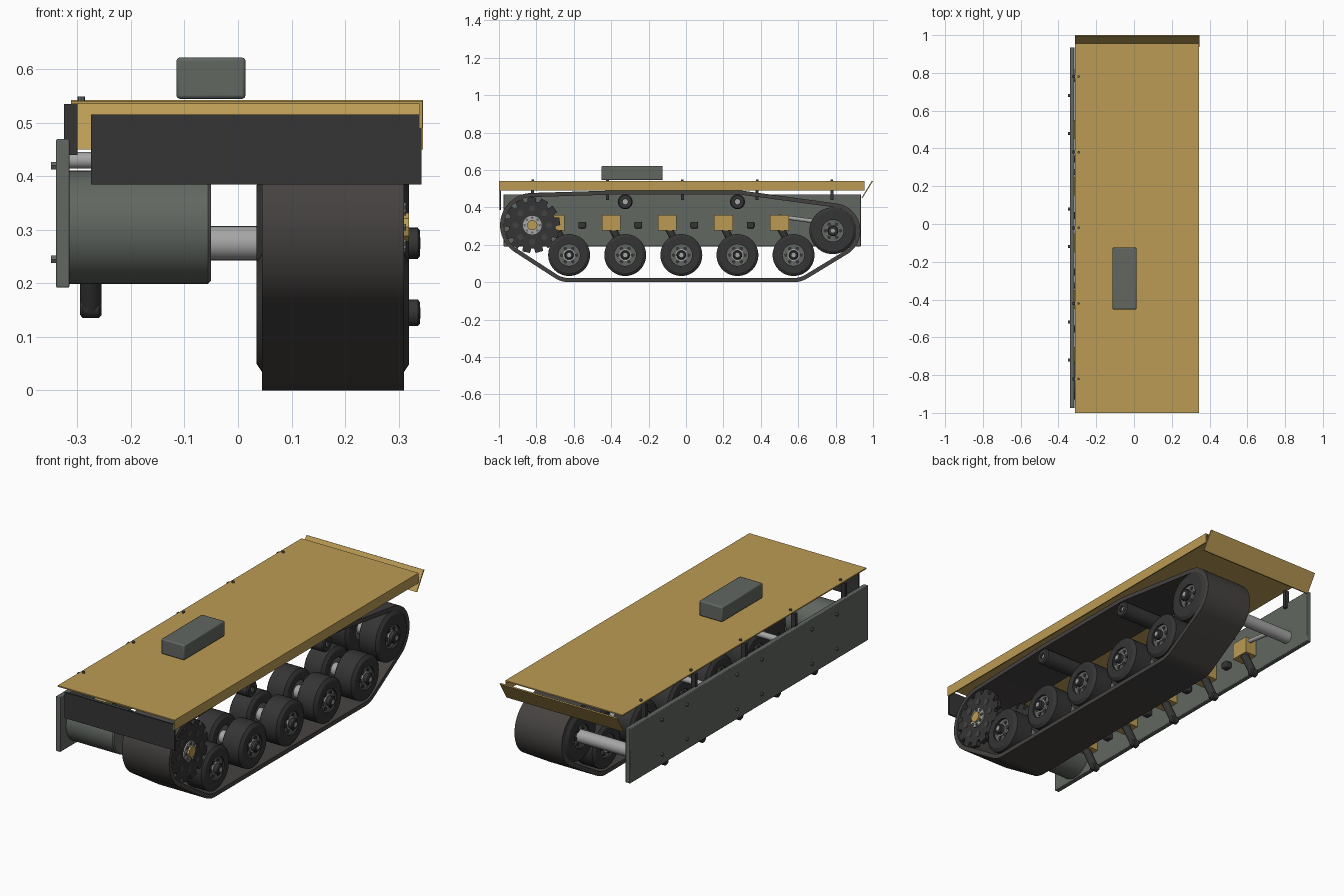
import bpy, bmesh
from math import pi, cos, sin
from mathutils import Vector

if "Cube" in bpy.data.objects:
    bpy.data.objects.remove(bpy.data.objects["Cube"])


def mat(name, rgb):
    m = bpy.data.materials.new(name)
    m.diffuse_color = (*rgb, 1)
    m.use_nodes = True
    m.node_tree.nodes["Principled BSDF"].inputs["Base Color"].default_value = m.diffuse_color
    return m


GOLD = mat("gold_paint", (0.50, 0.33, 0.09))
HULL = mat("hull_grey", (0.12, 0.135, 0.12))
DARK = mat("dark_rubber", (0.035, 0.035, 0.035))
TRACK = mat("track_rubber", (0.06, 0.055, 0.052))
STEEL = mat("steel", (0.38, 0.38, 0.38))


def finish(name, bm, m, bevel=0):
    bmesh.ops.recalc_face_normals(bm, faces=bm.faces)
    me = bpy.data.meshes.new(name)
    bm.to_mesh(me)
    bm.free()
    me.materials.append(m)
    ob = bpy.data.objects.new(name, me)
    bpy.context.collection.objects.link(ob)
    if bevel:
        b = ob.modifiers.new("bevel", 'BEVEL')
        b.width, b.segments = bevel, 2
    return ob


def box(name, x0, x1, y0, y1, z0, z1, m, bevel=0):
    bm = bmesh.new()
    bmesh.ops.create_cube(bm, size=1)
    bmesh.ops.scale(bm, vec=(x1 - x0, y1 - y0, z1 - z0), verts=bm.verts)
    bmesh.ops.translate(bm, vec=((x0 + x1) / 2, (y0 + y1) / 2, (z0 + z1) / 2), verts=bm.verts)
    return finish(name, bm, m, bevel)


def lathe(name, prof, y, z, m, n=40, loop=False):
    """Revolve (x, radius) points round an axis along x."""
    bm = bmesh.new()
    rings = [[bm.verts.new((x, y + r * cos(2 * pi * i / n), z + r * sin(2 * pi * i / n)))
              for i in range(n)] for x, r in prof]
    pairs = list(zip(rings, rings[1:])) + ([(rings[-1], rings[0])] if loop else [])
    for a, b in pairs:
        for i in range(n):
            j = (i + 1) % n
            bm.faces.new((a[i], a[j], b[j], b[i]))
    if not loop:
        bm.faces.new(rings[0])
        bm.faces.new(rings[-1])
    return finish(name, bm, m)


def cyl(name, x0, x1, y, z, r, m, n=24):
    return lathe(name, [(x0, r), (x1, r)], y, z, m, n)


def prism(name, pts, x0, x1, m):
    """Extrude a (y, z) outline along x."""
    bm = bmesh.new()
    f = bm.faces.new([bm.verts.new((x0, y, z)) for y, z in pts])
    g = bmesh.ops.extrude_face_region(bm, geom=[f])["geom"]
    bmesh.ops.translate(bm, vec=(x1 - x0, 0, 0),
                        verts=[v for v in g if isinstance(v, bmesh.types.BMVert)])
    return finish(name, bm, m)


def rod(name, a, b, r, m, n=16):
    a, b = Vector(a), Vector(b)
    bm = bmesh.new()
    bmesh.ops.create_cone(bm, cap_ends=True, segments=n, radius1=r, radius2=r, depth=(b - a).length)
    ob = finish(name, bm, m)
    ob.location = (a + b) / 2
    ob.rotation_euler = (b - a).to_track_quat('Z', 'Y').to_euler()
    return ob


def ring(n, r, y, z):
    return [(y + r * cos(2 * pi * i / n), z + r * sin(2 * pi * i / n)) for i in range(n)]


WHEELS = [(-0.625 + 0.3 * i, 0.145) for i in range(5)]
ROLLERS = [(-0.325, 0.43), (0.275, 0.43)]
SPROCKET, IDLER = (-0.822, 0.305), (0.785, 0.275)

# hull side plate and its bolts
box("hull_side_plate", -0.34, -0.315, -0.975, 0.935, 0.192, 0.47, HULL, 0.003)
for y in (0.68, 0.48, 0.08, -0.12, -0.52, -0.72):
    for z in (0.42, 0.245):
        cyl("plate_bolt", -0.349, -0.338, y, z, 0.008, HULL, 6)

# fender deck, outer lip, sloping rear flap, front mud flap
box("fender_deck", -0.312, 0.345, -1.0, 0.955, 0.535, 0.541, GOLD)
box("fender_lip", 0.339, 0.345, -1.0, 0.955, 0.49, 0.54, GOLD)
prism("rear_flap", [(0.938, 0.45), (0.944, 0.45), (1.0, 0.54), (0.994, 0.543)], -0.312, 0.346, GOLD)
box("front_mud_flap", -0.275, 0.343, -0.998, -0.99, 0.385, 0.516, DARK)

# deck posts and bolts
for i in range(5):
    y = -0.82 + 0.4 * i
    box("fender_post", -0.325, -0.3, y - 0.008, y + 0.008, 0.44, 0.535, DARK)
    rod("fender_bolt", (-0.293, y, 0.535), (-0.293, y, 0.549), 0.007, HULL, 8)

# stowage box
box("stowage_box", -0.115, 0.014, -0.452, -0.125, 0.545, 0.622, HULL, 0.006)

# track belt: the tangent wrap round every wheel
circles = [(SPROCKET, 0.172), (IDLER, 0.147)] + [(w, 0.145) for w in WHEELS] + [(r, 0.062) for r in ROLLERS]
N, bm, loops = 128, bmesh.new(), []
for k in range(N):
    t = 2 * pi * k / N
    c, r = max(circles, key=lambda q: q[0][0] * cos(t) + q[0][1] * sin(t) + q[1])
    loops.append([bm.verts.new((x, c[0] + s * cos(t), c[1] + s * sin(t)))
                  for x, s in ((0.045, r), (0.31, r), (0.31, r - 0.022), (0.045, r - 0.022))])
for k in range(N):
    a, b = loops[k], loops[(k + 1) % N]
    for i in range(4):
        bm.faces.new((a[i], a[(i + 1) % 4], b[(i + 1) % 4], b[i]))
finish("track_belt", bm, TRACK)


def double_wheel(name, y, z, r, cap):
    """Two tyres with hub discs, bolts and caps on one axle."""
    for x0, x1, face, out in ((0.035, 0.15, 0.04, -1), (0.205, 0.32, 0.315, 1)):
        lathe(name + "_tyre", [(x0, 0.058), (x0, r - 0.016), (x0 + 0.011, r), (x1 - 0.011, r),
                               (x1, r - 0.016), (x1, 0.058)], y, z, DARK, 48, True)
        cyl(name + "_hub_disc", x0 + 0.01, x1 - 0.01, y, z, 0.059, HULL, 40)
        end = x1 - 0.01 if out > 0 else x0 + 0.01
        for py, pz in ring(6, 0.04, y, z):
            cyl(name + "_bolt", end - 0.004, end + 0.004, py, pz, 0.010, DARK, 10)
    cyl(name + "_axle", 0.04, 0.318, y, z, 0.032, STEEL)
    lathe(name + "_cap", [(0.31, cap), (0.336, cap), (0.34, cap - 0.005)], y, z, DARK)
    cyl(name + "_cap_nut", 0.338, 0.341, y, z, 0.012, STEEL, 6)


# road wheels with brackets, swing arms and bump stops
for i, (y, z) in enumerate(WHEELS):
    double_wheel("road_wheel", y, z, 0.112, 0.025)
    by = y - 0.075
    box("arm_bracket", -0.316, -0.25, by - 0.05, by + 0.05, 0.275, 0.36, GOLD)
    rod("swing_arm", (-0.275, by, 0.30), (-0.275, y, 0.153), 0.02, DARK)
    lathe("arm_end", [(-0.295, 0.014), (-0.29, 0.02), (-0.26, 0.02), (-0.255, 0.014)], y, z + 0.01, DARK, 20)
    if i < 4:
        box("bump_stop", -0.316, -0.28, y + 0.05, y + 0.09, 0.288, 0.322, DARK, 0.006)

# idler wheel, its axle and tensioner
double_wheel("idler", *IDLER, 0.125, 0.029)
cyl("idler_axle", -0.318, 0.05, *IDLER, 0.032, STEEL)
rod("track_tensioner", (-0.275, 0.49, 0.352), (-0.275, 0.77, 0.315), 0.011, STEEL)

# return rollers
for y, z in ROLLERS:
    lathe("return_roller", [(0.05, 0.014), (0.05, 0.034), (0.056, 0.04), (0.304, 0.04),
                            (0.31, 0.034), (0.31, 0.014)], y, z, DARK, 32, True)
    cyl("return_roller_axle", -0.318, 0.3, y, z, 0.0155, STEEL)

# drive sprocket: two toothed rings, drum and hub
y, z = SPROCKET
teeth = []
for i in range(13):
    for f, r in ((0.0, 0.15), (0.58, 0.15), (0.66, 0.126), (0.92, 0.126)):
        t = 2 * pi * (i + f) / 13
        teeth.append((y + r * cos(t), z + r * sin(t)))
for x in (0.055, 0.28):
    prism("sprocket_ring", teeth, x, x + 0.022, DARK)
for py, pz in ring(8, 0.09, y, z):
    cyl("sprocket_hole", 0.3, 0.304, py, pz, 0.016, TRACK, 16)
cyl("sprocket_drum", 0.06, 0.29, y, z, 0.09, DARK, 40)
cyl("sprocket_hub", 0.295, 0.309, y, z, 0.05, STEEL, 32)
for py, pz in ring(8, 0.04, y, z):
    cyl("sprocket_bolt", 0.305, 0.314, py, pz, 0.007, HULL, 6)
cyl("sprocket_nut", 0.3, 0.32, y, z, 0.028, GOLD, 10)

# final drive housing
lathe("final_drive", [(-0.318, 0.106), (-0.056, 0.106), (-0.05, 0.1)], y, z, HULL, 48)

# smooth round parts, keep edges sharp
for ob in bpy.context.scene.objects:
    ob.select_set(True)
    bpy.context.view_layer.objects.active = ob
bpy.ops.object.shade_smooth_by_angle(angle=0.6)
